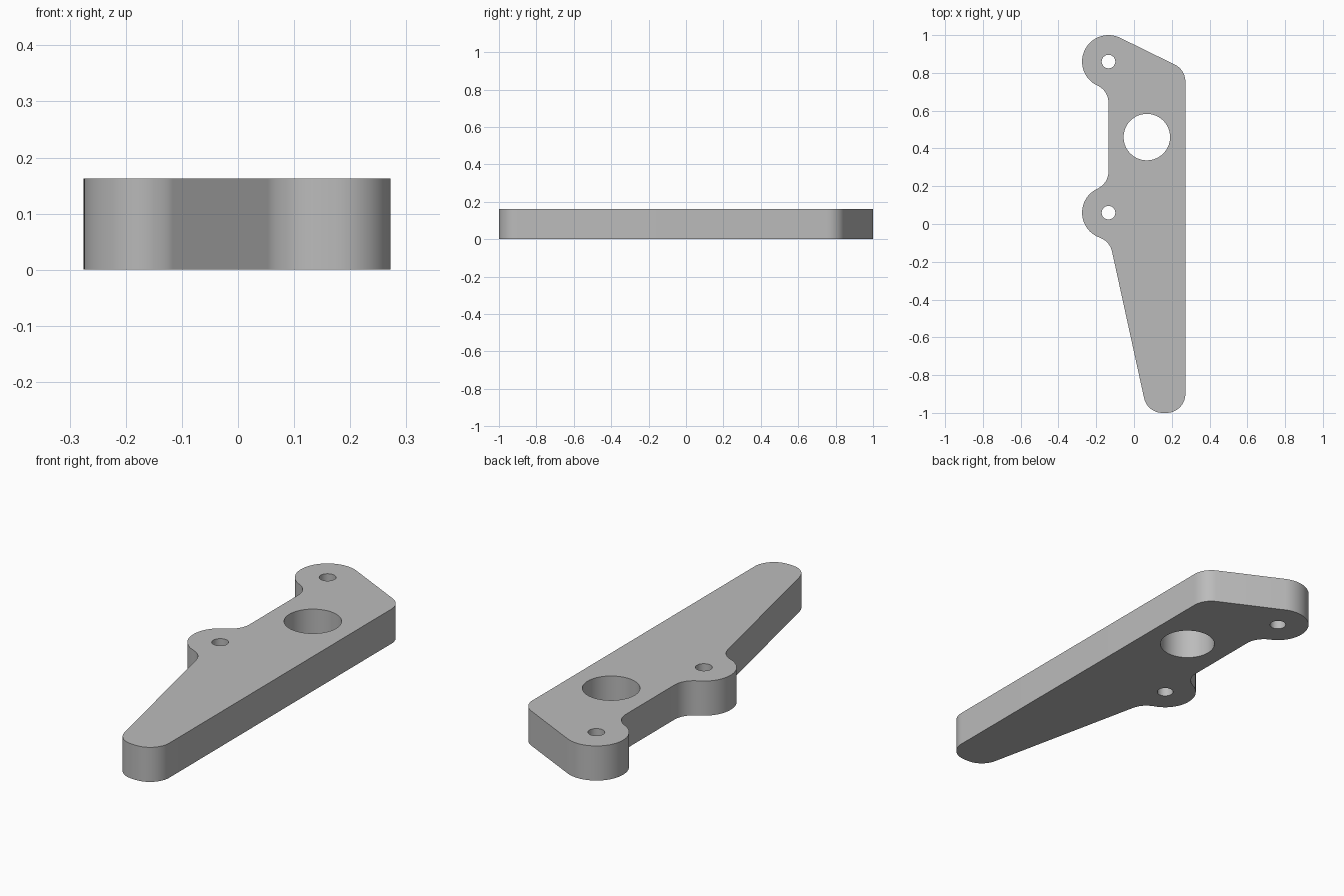
import bpy, bmesh
from math import sin, cos, radians

cube = bpy.data.objects.get("Cube")
if cube:
    bpy.data.objects.remove(cube, do_unlink=True)

THICKNESS = 0.163


def arc(cx, cy, r, start, end):
    """Points along an arc, angles in degrees."""
    n = max(6, int(abs(end - start) / 6))
    angles = [radians(start + (end - start) * i / n) for i in range(n + 1)]
    return [(cx + r * cos(a), cy + r * sin(a)) for a in angles]


def circle(cx, cy, r):
    return arc(cx, cy, r, 0, 360)[:-1]


# Outer outline, counter-clockwise: corner rounds, lobes and concave fillets
outline = (
    arc(0.172, -0.90, 0.10, -90, 0)           # foot, outer corner
    + arc(0.172, 0.754, 0.10, 0, 64)          # shoulder corner
    + arc(-0.135, 0.86, 0.14, 64, 245.4)      # upper lobe
    + arc(-0.235, 0.642, 0.10, 65.4, 0)[1:]   # fillet under upper lobe
    + arc(-0.235, 0.278, 0.10, 0, -65.4)      # fillet above lower lobe
    + arc(-0.135, 0.06, 0.14, 114.6, 250.8)[1:]   # lower lobe
    + arc(-0.214, -0.167, 0.10, 70.8, 12.4)[1:]   # fillet into the taper
    + arc(0.151, -0.90, 0.10, 192.4, 270)     # foot, inner corner
)

# Two bolt holes and the large bore
holes = [
    circle(-0.135, 0.86, 0.036),
    circle(-0.135, 0.06, 0.036),
    circle(0.068, 0.46, 0.123),
]

# Fill the flat profile and extrude it
bm = bmesh.new()
for loop in [outline] + holes:
    verts = [bm.verts.new((x, y, 0)) for x, y in loop]
    for a, b in zip(verts, verts[1:] + verts[:1]):
        bm.edges.new((a, b))
bmesh.ops.triangle_fill(bm, use_beauty=True, edges=bm.edges[:], normal=(0, 0, 1))
result = bmesh.ops.extrude_face_region(bm, geom=bm.faces[:], use_keep_orig=True)
top = [g for g in result["geom"] if isinstance(g, bmesh.types.BMVert)]
bmesh.ops.translate(bm, verts=top, vec=(0, 0, THICKNESS))
bmesh.ops.recalc_face_normals(bm, faces=bm.faces[:])
mesh = bpy.data.meshes.new("bracket_plate")
bm.to_mesh(mesh)
bm.free()

plate = bpy.data.objects.new("bracket_plate", mesh)
bpy.context.collection.objects.link(plate)

# Plain grey finish
grey = bpy.data.materials.new("plain_grey")
grey.use_nodes = True
colour = (0.5, 0.5, 0.5, 1)
grey.diffuse_color = colour
grey.node_tree.nodes["Principled BSDF"].inputs["Base Color"].default_value = colour
mesh.materials.append(grey)

# Smooth the rounds, keep the rims crisp
bpy.ops.object.select_all(action="DESELECT")
plate.select_set(True)
bpy.context.view_layer.objects.active = plate
bpy.ops.object.shade_smooth_by_angle(angle=radians(30))
